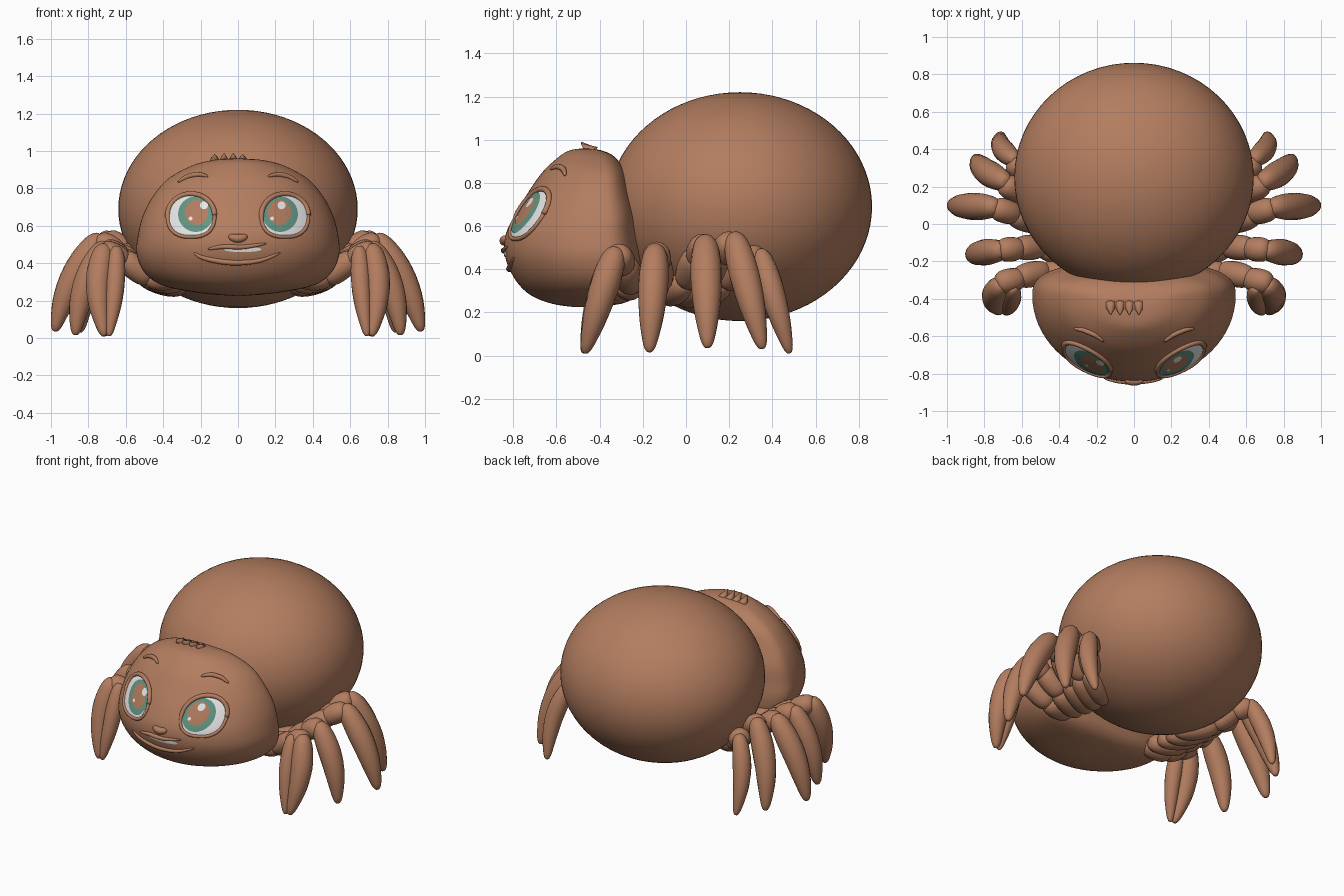
import bpy, bmesh, math
from mathutils import Vector
from mathutils.bvhtree import BVHTree

if "Cube" in bpy.data.objects:
    bpy.data.objects.remove(bpy.data.objects["Cube"])


def material(name, rgb):
    m = bpy.data.materials.new(name)
    m.diffuse_color = (*rgb, 1)
    m.use_nodes = True
    m.node_tree.nodes["Principled BSDF"].inputs["Base Color"].default_value = m.diffuse_color
    return m


BROWN = material("brown", (0.45, 0.205, 0.115))
WHITE = material("eye white", (0.80, 0.80, 0.80))
GREEN = material("iris green", (0.12, 0.30, 0.23))


def spline(pts, n):
    """Smooth resampling of a short list of tuples (Catmull-Rom)."""
    out = []
    for i in range(len(pts) - 1):
        a, b, c, d = (pts[max(i - 1, 0)], pts[i], pts[i + 1], pts[min(i + 2, len(pts) - 1)])
        for k in range(n):
            t = k / n
            out.append(tuple(0.5 * (2 * q + (r - p) * t + (2 * p - 5 * q + 4 * r - s) * t * t
                                    + (3 * q - p - 3 * r + s) * t ** 3)
                             for p, q, r, s in zip(a, b, c, d)))
    out.append(tuple(pts[-1]))
    return out


def loft(name, rings, mat=BROWN, solid=True):
    """Skin a list of equally long vertex rings into one smooth object."""
    bm = bmesh.new()
    vs = [[bm.verts.new(p) for p in r] for r in rings]
    for a, b in zip(vs, vs[1:]):
        for i in range(len(a)):
            j = (i + 1) % len(a)
            bm.faces.new((a[i], a[j], b[j], b[i]))
    bm.faces.new(vs[-1])
    if solid:
        bm.faces.new(vs[0][::-1])
        bmesh.ops.recalc_face_normals(bm, faces=bm.faces)
    for f in bm.faces:
        f.smooth = True
    me = bpy.data.meshes.new(name)
    bm.to_mesh(me)
    tree = BVHTree.FromBMesh(bm)
    bm.free()
    me.materials.append(mat)
    bpy.context.collection.objects.link(bpy.data.objects.new(name, me))
    return tree


def tube(name, pts, radii, sides=16):
    """Round tube with a radius at each point."""
    pts = [Vector(p) for p in pts]
    rings = []
    for i, p in enumerate(pts):
        d = pts[min(i + 1, len(pts) - 1)] - pts[max(i - 1, 0)]
        q = d.to_track_quat('Z', 'Y')
        rings.append([p + q @ Vector((radii[i] * math.cos(a), radii[i] * math.sin(a), 0))
                      for a in (2 * math.pi * k / sides for k in range(sides))])
    loft(name, rings)


def ellipsoid(name, loc, size):
    bpy.ops.mesh.primitive_uv_sphere_add(segments=64, ring_count=40, radius=1, location=loc)
    ob = bpy.context.object
    ob.name, ob.scale = name, size
    ob.data.materials.append(BROWN)
    bpy.ops.object.shade_smooth()


# Abdomen
ellipsoid("abdomen", (0, 0.25, 0.69), (0.64, 0.612, 0.53))

# Head: horizontal sections (height, half width, front y, back y)
rows = [(0.225, 0.02, -0.52, -0.46), (0.24, 0.20, -0.62, -0.30), (0.28, 0.40, -0.72, -0.23),
        (0.35, 0.50, -0.79, -0.205), (0.45, 0.542, -0.836, -0.20), (0.55, 0.535, -0.838, -0.21),
        (0.65, 0.51, -0.795, -0.22), (0.75, 0.46, -0.735, -0.25), (0.85, 0.375, -0.665, -0.28),
        (0.92, 0.25, -0.59, -0.33), (0.95, 0.14, -0.54, -0.39), (0.96, 0.02, -0.48, -0.46)]
rings = []
for z, w, yf, yb in spline(rows, 5):
    yc = yf + 0.72 * (yb - yf)
    ring = []
    for k in range(72):
        c, s = math.cos(math.tau * k / 72), math.sin(math.tau * k / 72)
        if s > 0:   # squarer at the back
            c, s = math.copysign(abs(c) ** 0.75, c), s ** 0.75
        ring.append((w * c, yc + s * ((yb - yc) if s > 0 else (yc - yf)), z))
    rings.append(ring)
head = loft("head", rings)


def on_face(x, z, lift):
    """Point on the face seen at (x, z) from the front."""
    hit, normal, _, _ = head.ray_cast(Vector((x, -2, z)), Vector((0, 1, 0)))
    return hit + normal * lift


def decal(name, cx, cz, rx, rz, mat, lift, square=1.0, steps=12):
    """Thin coloured oval that follows the face."""
    rings = []
    for r in range(steps, 0, -1):
        ring = []
        for k in range(48):
            c, s = math.cos(math.tau * k / 48), math.sin(math.tau * k / 48)
            e = square if s < 0 else 1.0
            c, s = math.copysign(abs(c) ** e, c), math.copysign(abs(s) ** e, s)
            ring.append(on_face(cx + rx * c * r / steps, cz + rz * s * r / steps, lift))
        rings.append(ring)
    loft(name, rings, mat, solid=False)
    return rings[0]


def face_line(name, pts, r, lift=0.0):
    """Raised line on the face with tapered ends."""
    path = spline(pts, 6)
    n = len(path) - 1
    tube(name, [on_face(x, z, lift) for x, z in path],
         [r * (0.15 + 0.85 * math.sin(math.pi * i / n) ** 0.6) for i in range(n + 1)], 10)


for s, side in ((-1, "left"), (1, "right")):
    # Eyes, lids and brows
    rim = decal(side + "_eye_white", s * 0.25, 0.655, 0.125, 0.115, WHITE, 0.002, 0.8)
    decal(side + "_iris", s * 0.224, 0.66, 0.094, 0.094, GREEN, 0.005)
    decal(side + "_pupil", s * 0.220, 0.668, 0.062, 0.066, BROWN, 0.007)
    hx = 0.205 * s + 0.025
    decal(side + "_eye_glint", hx, 0.705, 0.021, 0.021, WHITE, 0.009, 1, 3)
    decal(side + "_small_glint", hx - 0.06 + 0.01 * s, 0.635, 0.010, 0.010, WHITE, 0.009, 1, 2)
    tube(side + "_eyelid", rim + rim[:1], [0.010 + 0.004 * (i < 25) for i in range(49)], 10)
    face_line(side + "_brow", [(s * 0.16, 0.862), (s * 0.21, 0.872), (s * 0.27, 0.86),
                               (s * 0.32, 0.832)], 0.014, 0.003)

# Mouth, teeth and nose
face_line("lower_lip", [(-0.235, 0.455), (-0.19, 0.43), (-0.1, 0.41), (0, 0.402),
                        (0.12, 0.415), (0.225, 0.455)], 0.015)
face_line("upper_lip", [(-0.16, 0.475), (-0.08, 0.488), (0.03, 0.487), (0.15, 0.505)], 0.013, 0.004)
decal("teeth", 0.025, 0.474, 0.10, 0.014, WHITE, 0.004, 1, 4)
face_line("nose", [(-0.05, 0.545), (0, 0.532), (0.05, 0.545)], 0.024)

# Hair tuft
for i, h in enumerate((0.025, 0.03, 0.032, 0.025)):
    x = -0.125 + i * 0.05
    tube("hair_tuft_%d" % (i + 1), [(x, -0.42, 0.94), (x, -0.45, 0.952), (x, -0.485, 0.957 + h)],
         [0.028, 0.024, 0.002], 8)


def segment(name, a, b, r, bow, profile):
    """Plump leg segment from a to b, bulging by the bow vector."""
    a, b, bow = Vector(a), Vector(b), Vector(bow)
    sec = spline(profile, 4)
    tube(name, [a.lerp(b, u) + bow * math.sin(math.pi * u) for u, _ in sec],
         [max(r * w, 0.002) for _, w in sec])


SHIN = [(0, 0.1), (0.02, 0.5), (0.12, 0.85), (0.35, 1), (0.65, 0.85), (0.9, 0.5), (0.985, 0.25), (1, 0.02)]
BEAD = [(0, 0.1), (0.03, 0.55), (0.2, 0.9), (0.5, 1), (0.8, 0.9), (0.97, 0.55), (1, 0.1)]

# Legs: root, hip, knee, foot, shin radius
legs = [((0.28, -0.28, 0.34), (0.50, -0.25, 0.32), (0.71, -0.32, 0.50), (0.715, -0.47, 0.01), 0.068),
        ((0.28, -0.19, 0.30), (0.52, -0.12, 0.33), (0.70, -0.14, 0.51), (0.87, -0.17, 0.015), 0.070),
        ((0.28, -0.10, 0.28), (0.53, 0.00, 0.34), (0.73, 0.09, 0.55), (0.98, 0.10, 0.035), 0.073),
        ((0.28, -0.02, 0.27), (0.53, 0.09, 0.34), (0.68, 0.22, 0.565), (0.845, 0.355, 0.03), 0.070),
        ((0.28, 0.06, 0.27), (0.52, 0.18, 0.34), (0.635, 0.34, 0.49), (0.71, 0.48, 0.01), 0.058)]
for s, side in ((-1, "left"), (1, "right")):
    def m(p):
        return (s * p[0], p[1], p[2])
    for i, (root, hip, knee, foot, r) in enumerate(legs):
        name = "%s_leg_%d_" % (side, i + 1)
        mid = Vector(hip).lerp(Vector(knee), 0.55)
        segment(name + "hip", m(root), m(hip), 0.065, (0, 0, -0.01), BEAD)
        segment(name + "thigh", m(Vector(hip) - Vector((0.04, 0, 0.01))), m(mid + Vector((0.02, 0, 0.02))),
                0.068, (0, 0, 0), BEAD)
        segment(name + "knee", m(mid - Vector((0.02, 0, 0.02))), m(Vector(knee) + Vector((0.03, 0, -0.03))),
                0.066, (0, 0, 0.01), BEAD)
        segment(name + "shin", m(knee), m(foot), r, (s * 0.035, 0, 0.01), SHIN)
    # Slim second lobe on the front leg
    segment(side + "_front_inner_shin", m((0.65, -0.34, 0.49)), m((0.69, -0.475, 0.01)), 0.052,
            (-s * 0.01, -0.01, 0), SHIN)
